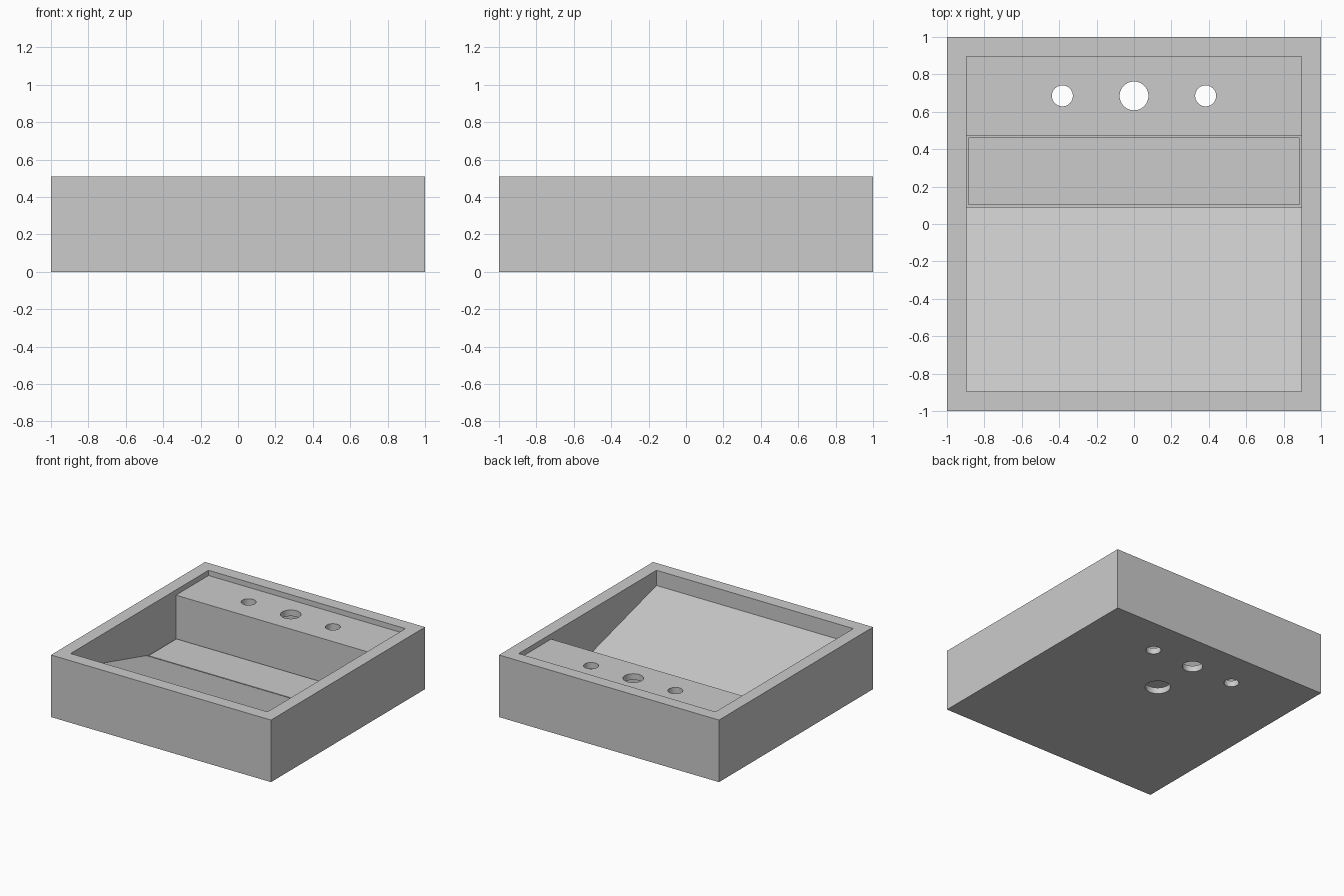
import bpy, bmesh

if "Cube" in bpy.data.objects:
    bpy.data.objects.remove(bpy.data.objects["Cube"])


def prism(name, profile, half_width):
    """Extrude a closed (y, z) profile along x."""
    bm = bmesh.new()
    face = bm.faces.new([bm.verts.new((-half_width, y, z)) for y, z in profile])
    ext = bmesh.ops.extrude_face_region(bm, geom=[face])
    verts = [v for v in ext["geom"] if isinstance(v, bmesh.types.BMVert)]
    bmesh.ops.translate(bm, vec=(2 * half_width, 0, 0), verts=verts)
    bmesh.ops.recalc_face_normals(bm, faces=bm.faces)
    mesh = bpy.data.meshes.new(name)
    bm.to_mesh(mesh)
    bm.free()
    obj = bpy.data.objects.new(name, mesh)
    bpy.context.collection.objects.link(obj)
    return obj


def block(name, half_width, y0, y1, z0, z1):
    return prism(name, [(y0, z0), (y1, z0), (y1, z1), (y0, z1)], half_width)


def cylinder(name, x, y, r, z0, z1):
    bpy.ops.mesh.primitive_cylinder_add(vertices=48, radius=r, depth=z1 - z0,
                                        location=(x, y, (z0 + z1) / 2))
    obj = bpy.context.object
    obj.name = name
    return obj


def cut(target, cutter):
    mod = target.modifiers.new(cutter.name, 'BOOLEAN')
    mod.operation = 'DIFFERENCE'
    mod.solver = 'EXACT'
    mod.object = cutter
    cutter.hide_render = True
    bpy.context.view_layer.objects.active = target
    bpy.ops.object.modifier_apply(modifier=mod.name)
    bpy.data.objects.remove(cutter)


IN = 0.895      # half width of the inner opening
H = 0.51        # total height

# Outer basin block
basin = block("sink_basin", 1, -1, 1, 0, H)

# Bowl: sloped ramp, drain trough and recessed tap deck in one profile
cut(basin, prism("bowl_cutter", [
    (-IN, 0.385), (0.09, 0.117), (0.09, 0.05), (0.473, 0.05),
    (0.473, 0.467), (IN, 0.467), (IN, 0.6), (-IN, 0.6)], IN))

# Hollow under the tap deck
cut(basin, block("deck_hollow_cutter", IN, 0.523, IN, 0.05, 0.417))

# Tap holes through deck and base, then the drain hole
for x, r in ((-0.383, 0.056), (0, 0.077), (0.383, 0.056)):
    cut(basin, cylinder("tap_hole_cutter", x, 0.685, r, -0.1, 0.6))
cut(basin, cylinder("drain_cutter", 0, 0.278, 0.095, -0.1, 0.07))

# Loose plate hiding the drain, with a narrow gap all round
block("drain_cover", IN - 0.011, 0.101, 0.462, 0.08, 0.115)

for obj in bpy.context.collection.objects:
    for poly in obj.data.polygons:
        poly.use_smooth = False
basin.select_set(True)
bpy.context.view_layer.objects.active = basin
bpy.ops.object.shade_smooth_by_angle(angle=0.5)
